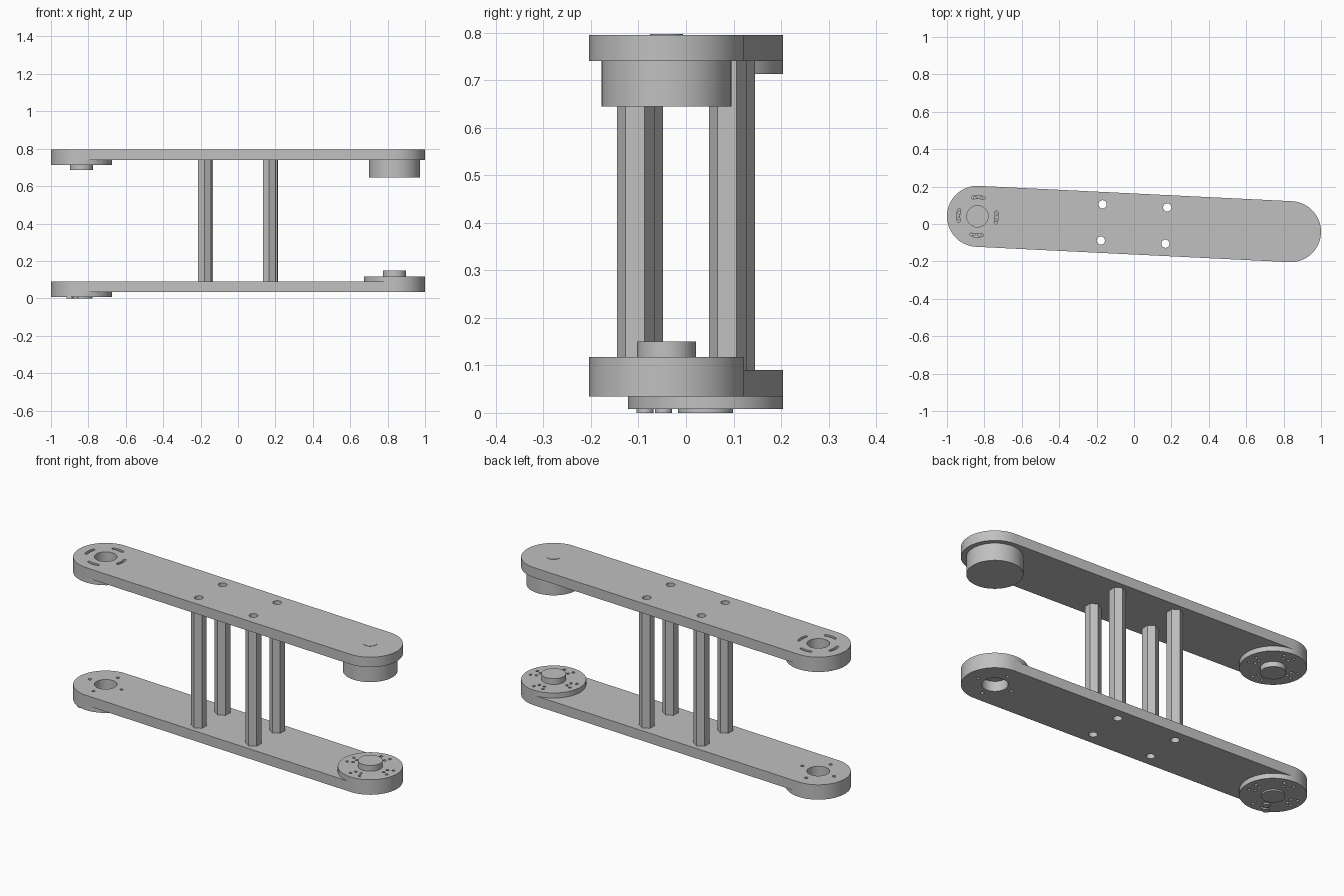
import bpy
import bmesh
from math import sin, cos, pi, radians

if "Cube" in bpy.data.objects:
    bpy.data.objects.remove(bpy.data.objects["Cube"], do_unlink=True)

grey = bpy.data.materials.new("plain_grey")
grey.use_nodes = True
grey.diffuse_color = (0.53, 0.53, 0.53, 1)
grey.node_tree.nodes["Principled BSDF"].inputs["Base Color"].default_value = grey.diffuse_color

TILT = radians(-2.8)     # the whole arm lies slightly turned about z
END = 0.838              # distance of each pivot from the middle
R = 0.163                # end radius
LOW, HIGH = (0.035, 0.09), (0.74, 0.795)


# Outlines, in the arm's own axes
def arc(cx, cy, r, a0, a1, n):
    return [(cx + r * cos(a0 + (a1 - a0) * i / n),
             cy + r * sin(a0 + (a1 - a0) * i / n)) for i in range(n + 1)]


def circle(cx, cy, r, n=64, start=0.0):
    return arc(cx, cy, r, start, start + 2 * pi, n)[:-1]


def slot(cx, cy, r, mid, half=0.28, w=0.008):
    a, b = mid - half, mid + half
    tip_b = arc(cx + r * cos(b), cy + r * sin(b), w, b, b + pi, 8)
    tip_a = arc(cx + r * cos(a), cy + r * sin(a), w, a + pi, a + 2 * pi, 8)
    outer = arc(cx, cy, r + w, a, b, 10)
    inner = arc(cx, cy, r - w, b, a, 10)
    return outer[:-1] + tip_b[:-1] + inner[:-1] + tip_a[:-1]


def around(cx, r, hole_r, angles):
    return [circle(cx + r * cos(a), r * sin(a), hole_r, 12) for a in angles]


def solid(name, outlines, z0, z1):
    bm = bmesh.new()
    for pts in outlines:
        face = bm.faces.new([bm.verts.new((x, y, z0)) for x, y in pts])
        up = bmesh.ops.extrude_face_region(bm, geom=[face])["geom"]
        for v in up:
            if isinstance(v, bmesh.types.BMVert):
                v.co.z = z1
    bmesh.ops.recalc_face_normals(bm, faces=bm.faces)
    mesh = bpy.data.meshes.new(name)
    bm.to_mesh(mesh)
    bm.free()
    mesh.materials.append(grey)
    ob = bpy.data.objects.new(name, mesh)
    ob.rotation_euler.z = TILT
    bpy.context.collection.objects.link(ob)
    return ob


def part(name, outline, z0, z1, holes=()):
    ob = solid(name, [outline], z0, z1)
    bpy.context.view_layer.update()
    for o in bpy.context.selected_objects:
        o.select_set(False)
    ob.select_set(True)
    bpy.context.view_layer.objects.active = ob
    if holes:
        cutter = solid("cutter", holes, z0 - 0.02, z1 + 0.02)
        cutter.hide_render = True
        mod = ob.modifiers.new("holes", "BOOLEAN")
        mod.operation, mod.solver, mod.object = "DIFFERENCE", "EXACT", cutter
        bpy.context.view_layer.update()
        bpy.ops.object.modifier_apply(modifier=mod.name)
        bpy.data.objects.remove(cutter, do_unlink=True)
    bpy.ops.object.shade_smooth_by_angle(angle=radians(30))
    return ob


quarters = [i * pi / 2 for i in range(4)]
posts = [(sx * 0.173, sy * 0.097) for sx in (-1, 1) for sy in (-1, 1)]
bores = [circle(x, y, 0.022, 24) for x, y in posts]
bar = arc(-END, 0, R, pi / 2, 3 * pi / 2, 32) + arc(END, 0, R, -pi / 2, pi / 2, 32)

# Upper and lower arm plates
part("upper_plate", bar, *HIGH,
     holes=bores + [circle(-END, 0, 0.057)] + [slot(-END, 0, 0.103, a) for a in quarters])
part("lower_plate", bar, *LOW,
     holes=bores + [circle(-END, 0, 0.057), circle(END, 0, 0.064)]
     + [h for x in (-END, END) for h in around(x, 0.1, 0.009, quarters)])

# Hexagonal hollow posts between the plates
for i, (x, y) in enumerate(posts):
    part(f"hex_post_{i + 1}", circle(x, y, 0.04, 6, pi / 2), LOW[1], HIGH[0], [bores[i]])


# Pivot discs with groups of small screw holes
def pivot_disc(name, cx, z0, z1):
    holes = []
    for r, spread in ((0.098, 0.16), (0.128, 0.22)):
        holes += around(cx, r, 0.008, [a + s * spread for a in quarters for s in (-1, 1)])
    part(name, circle(cx, 0, R), z0, z1, holes)


pivot_disc("upper_pivot_disc", -END, 0.713, HIGH[0])
pivot_disc("lower_pivot_disc", -END, 0.008, LOW[0])
pivot_disc("base_pivot_disc", END, LOW[1], 0.118)

# Hubs on the discs
part("upper_hub", circle(-END, 0, 0.062), 0.685, 0.713)
part("lower_hub", circle(-END, 0, 0.058), 0.0, 0.008)
part("base_hub", circle(END, 0, 0.062), 0.118, 0.15)
for i, (dx, dy) in enumerate(((-0.03, -0.09), (-0.055, -0.13))):
    part(f"lower_stud_{i + 1}", circle(-END + dx, dy, 0.018, 20), 0.0, 0.008)

# Motor body under the upper plate, with its shaft end just above it
part("motor_body", circle(END, 0, 0.137), 0.645, HIGH[0])
part("motor_shaft", circle(END, 0, 0.035, 32), HIGH[0], 0.797)
